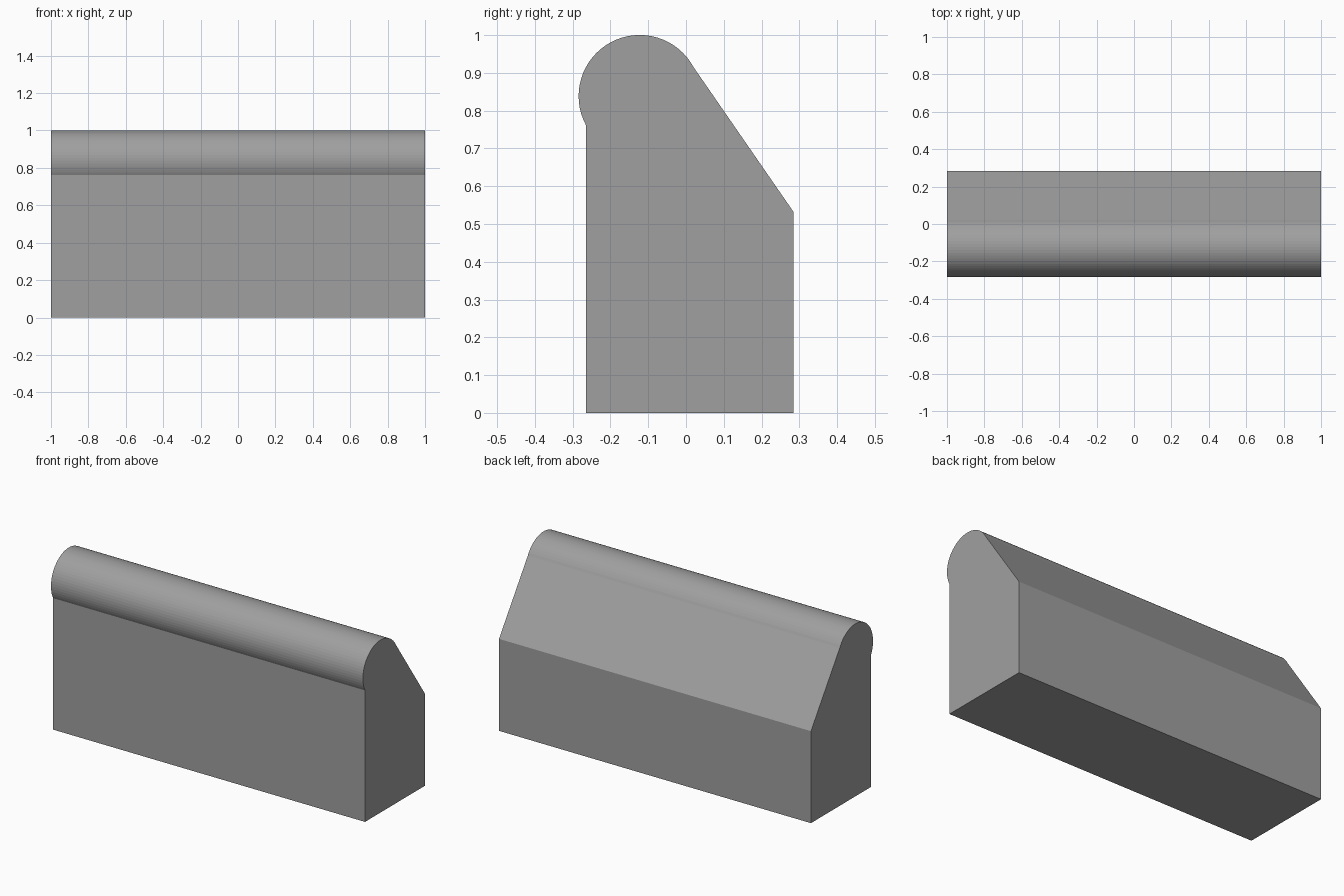
import bpy, bmesh, math

if "Cube" in bpy.data.objects:
    bpy.data.objects.remove(bpy.data.objects["Cube"])

HALF = 1.0                      # half length along x
CY, CZ, R = -0.1225, 0.8385, 0.1618   # ridge roll centre and radius
STEPS = 32

grey = bpy.data.materials.new("plain grey")
grey.diffuse_color = (0.35, 0.35, 0.35, 1)
grey.use_nodes = True
grey.node_tree.nodes["Principled BSDF"].inputs["Base Color"].default_value = grey.diffuse_color


def extrude_profile(name, points):
    """Extrude a closed (y, z) profile along x."""
    bm = bmesh.new()
    face = bm.faces.new([bm.verts.new((-HALF, y, z)) for y, z in points])
    new = bmesh.ops.extrude_face_region(bm, geom=[face])["geom"]
    verts = [g for g in new if isinstance(g, bmesh.types.BMVert)]
    bmesh.ops.translate(bm, verts=verts, vec=(2 * HALF, 0, 0))
    bmesh.ops.recalc_face_normals(bm, faces=bm.faces)
    mesh = bpy.data.meshes.new(name)
    bm.to_mesh(mesh)
    bm.free()
    mesh.materials.append(grey)
    obj = bpy.data.objects.new(name, mesh)
    bpy.context.collection.objects.link(obj)
    return obj


# half-round ridge: arc between the front wall top and the slope top
start = math.atan2(0.0765, 0.1425)
arc = [(CY + R * math.cos(start + math.pi * i / STEPS),
        CZ + R * math.sin(start + math.pi * i / STEPS)) for i in range(STEPS + 1)]
extrude_profile("rounded_ridge", arc)

# block with sloping back, topped by the ridge
extrude_profile("barrier_body", [(-0.265, 0), (0.284, 0), (0.284, 0.533), arc[0], arc[-1]])
